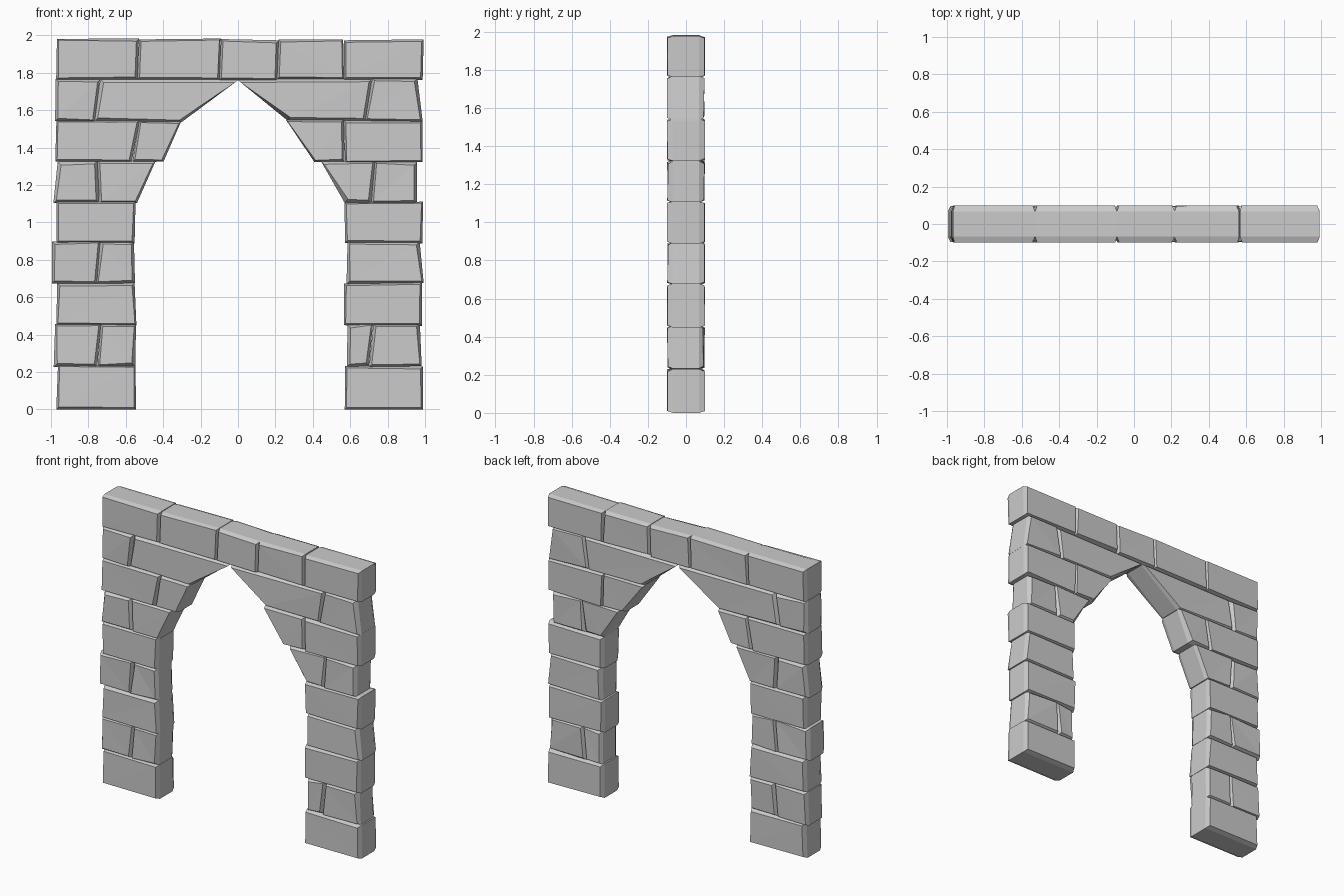
import bpy, bmesh, random

if "Cube" in bpy.data.objects:
    bpy.data.objects.remove(bpy.data.objects["Cube"])

random.seed(4)
HALF_DEPTH = 0.1     # front / back face
SHOULDER = 0.068     # where the worn edge starts

# course heights, ground to top
LEVELS = [0.0, 0.232, 0.453, 0.675, 0.895, 1.105, 1.325, 1.543, 1.765, 1.978]

# per course: stone joints as (x at bottom, x at top), from left to right
LEFT = [
    [(-.97, -.965), (-.545, -.545)],
    [(-.985, -.975), (-.752, -.732), (-.552, -.547)],
    [(-.97, -.965), (-.545, -.55)],
    [(-.995, -.995), (-.755, -.738), (-.55, -.555)],
    [(-.97, -.97), (-.555, -.545)],
    [(-.985, -.967), (-.742, -.752), (-.54, -.44)],
    [(-.975, -.97), (-.567, -.527), (-.4, -.3)],
    [(-.98, -.975), (-.765, -.738), (-.3, 0)],
]
RIGHT = [
    [(.57, .57), (.99, .99)],
    [(.585, .585), (.7, .722), (.98, .975)],
    [(.57, .57), (.985, .985)],
    [(.582, .585), (.99, .97)],
    [(.572, .57), (.985, .99)],
    [(.57, .445), (.71, .733), (.955, .96)],
    [(.41, .255), (.573, .566), (.985, .99)],
    [(.265, 0), (.68, .718), (.985, .96)],
]
LINTEL = [(-.97, -.97), (-.54, -.53), (-.1, -.09), (.207, .217), (.565, .565), (.99, .99)]


def stone(name, left, right, z0, z1, inset, wear):
    """Rough block: full outline in the middle, shrunken and worn front and back faces."""
    def j(a):
        return random.uniform(-a, a)
    outline = [(left[0], z0), (right[0], z0), (right[1], z1), (left[1], z1)]
    outline = [(x + j(.003), max(0, z + j(.005))) for x, z in outline]
    push = [(1, 1), (-1, 1), (-1, -1), (1, -1)]
    bm = bmesh.new()
    rings = []
    for y, shrink in ((-HALF_DEPTH, 1), (-SHOULDER, 0), (SHOULDER, 0), (HALF_DEPTH, 1)):
        ring = []
        for (x, z), (px, pz) in zip(outline, push):
            s = inset * shrink * random.uniform(.6, 1.2)
            sink = random.uniform(0, wear) * shrink * (1 if y < 0 else -1)
            ring.append(bm.verts.new((x + px * s, y + sink, z + pz * s)))
        rings.append(ring)
    for a, b in zip(rings, rings[1:]):
        for i in range(4):
            k = (i + 1) % 4
            bm.faces.new((a[i], a[k], b[k], b[i]))
    # chipped faces, split along a random diagonal
    for ring in (rings[0], rings[-1]):
        d = random.randint(0, 1)
        r = ring[d:] + ring[:d]
        bm.faces.new((r[0], r[1], r[2]))
        bm.faces.new((r[0], r[2], r[3]))
    bmesh.ops.recalc_face_normals(bm, faces=bm.faces)
    mesh = bpy.data.meshes.new(name)
    bm.to_mesh(mesh)
    bm.free()
    bpy.context.collection.objects.link(bpy.data.objects.new(name, mesh))


def course(name, row, joints):
    even = row % 2 == 1
    for i, (a, b) in enumerate(zip(joints, joints[1:])):
        stone(f"{name}_{row + 1}_{i + 1}", a, b, LEVELS[row] - .003 * (row > 0),
              LEVELS[row + 1] + .003 * (row < 8),
              .016 if even else .012, .010 if even else .003)


# two pillars curving into the arch
for side, rows in (("left_pillar_stone", LEFT), ("right_pillar_stone", RIGHT)):
    for r, joints in enumerate(rows):
        course(side, r, joints)

# top course
course("lintel_stone", 8, LINTEL)
